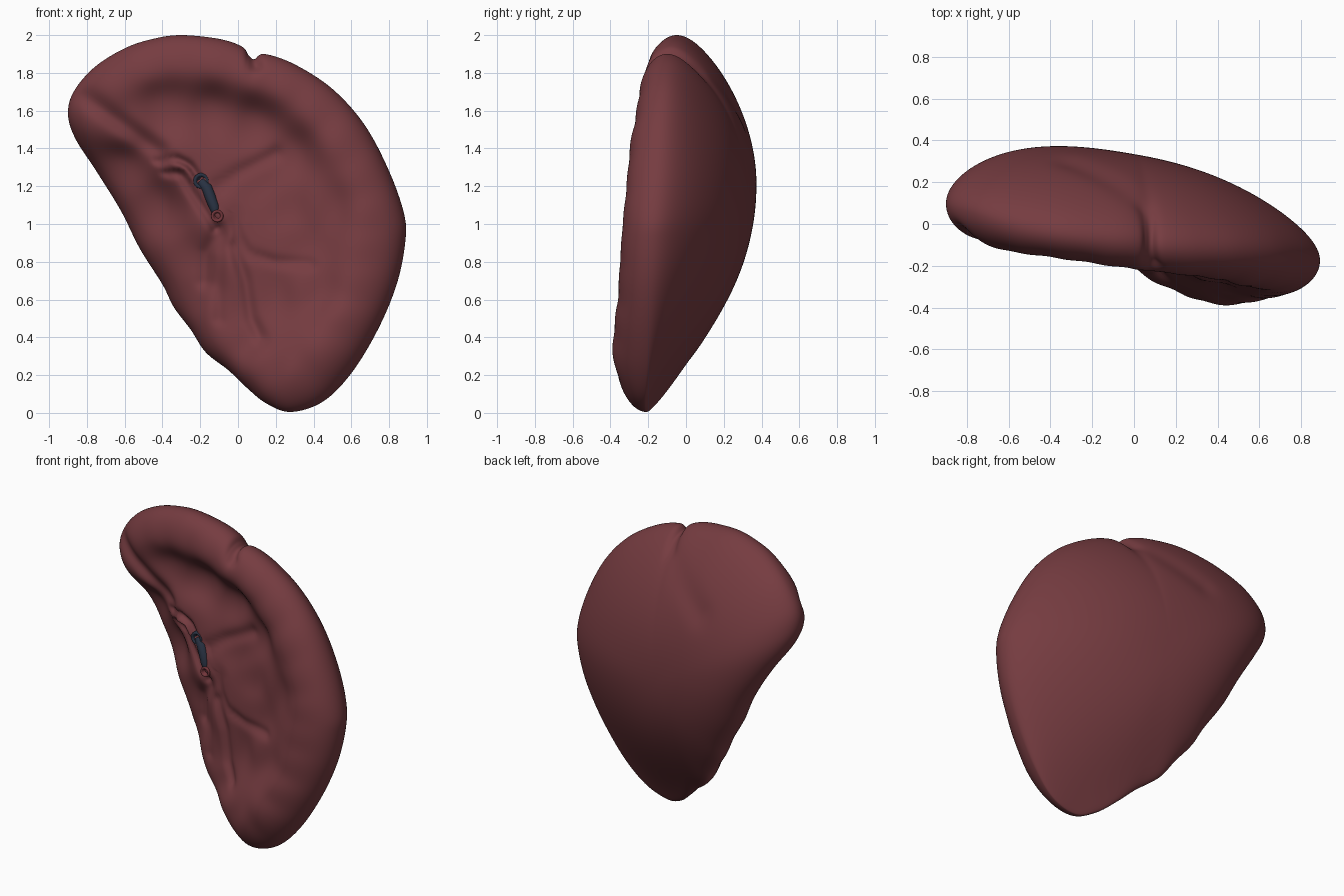
import bpy, bmesh, math
from mathutils import Vector

if "Cube" in bpy.data.objects:
    bpy.data.objects.remove(bpy.data.objects["Cube"])

# Rim of the organ: x, y, z seen from the front, clockwise from the top
RIM = [(-.30, -.05, 2.0), (-.1, -.07, 1.98), (.02, -.08, 1.94), (.055, -.085, 1.895), (.085, -.09, 1.872),
       (.14, -.1, 1.90), (.3, -.11, 1.845), (.5, -.12, 1.715), (.67, -.135, 1.525), (.8, -.15, 1.28),
       (.88, -.17, 1.05), (.885, -.18, .9), (.84, -.19, .68), (.74, -.2, .44), (.6, -.21, .21),
       (.45, -.22, .06), (.28, -.21, .005), (.15, -.16, .05), (.05, -.1, .13), (-.05, -.04, .225),
       (-.17, .03, .32), (-.25, .08, .44), (-.34, .12, .56), (-.40, .15, .68), (-.52, .18, .87),
       (-.62, .2, 1.07), (-.75, .19, 1.28), (-.86, .14, 1.45), (-.9, .1, 1.58), (-.87, .08, 1.70),
       (-.76, .05, 1.83), (-.6, .0, 1.93), (-.45, -.03, 1.98)]

# Crest just inside the rim, then hollows and ridges of the front face: x, z, y
FACE = [(-.78, 1.64, -.12), (-.7, 1.76, -.17), (-.5, 1.84, -.18), (-.3, 1.87, -.2), (-.1, 1.85, -.23),
        (.08, 1.79, -.26), (.25, 1.73, -.275), (.42, 1.6, -.29), (.56, 1.43, -.32), (.67, 1.24, -.335),
        (.71, 1.05, -.35), (.7, .87, -.36), (.66, .68, -.375), (.57, .48, -.4), (.47, .3, -.42),
        (.3, .2, -.39), (.15, .25, -.31), (.02, .38, -.2),
        (-.4, 1.62, -.07), (-.15, 1.6, -.06), (.08, 1.54, -.08), (.25, 1.38, -.13), (.25, 1.1, -.18),
        (.45, 1.1, -.25), (-.58, 1.52, -.12), (-.3, 1.36, -.16), (-.18, 1.2, -.16), (-.08, 1.03, -.19),
        (0, .8, -.2), (.16, .65, -.2), (.38, .66, -.28), (-.45, 1.1, .01), (-.28, .8, -.08),
        (-.28, .62, -.08), (-.08, .52, -.17), (-.62, 1.3, .04), (.1, 1.25, -.14), (.3, .9, -.22)]

# Folds: path of (x, z), width, depth (negative depth is a ridge)
FRONT_FOLDS = [
    ([(-.82, 1.68), (-.6, 1.52), (-.42, 1.39)], .05, .04),
    ([(-.42, 1.33), (-.32, 1.345), (-.25, 1.31), (-.21, 1.24)], .022, .03),
    ([(-.38, 1.27), (-.3, 1.27), (-.25, 1.18), (-.17, 1.06), (-.12, .98)], .025, .028),
    ([(-.34, 1.31), (-.28, 1.3), (-.24, 1.24)], .02, -.02),
    ([(-.1, 1.2), (0, 1.27), (.2, 1.37)], .04, .02),
    ([(-.02, 1.06), (.0, .94), (.06, .84), (.2, .8), (.38, .79)], .03, .016),
    ([(-.02, .88), (.04, .7), (.07, .5), (.12, .4)], .035, .025),
    ([(-.1, .97), (-.16, .85), (-.17, .7)], .045, .03),
    ([(-.08, .93), (-.1, .7), (-.1, .5)], .035, .016),
    ([(.085, 1.9), (.1, 1.84)], .03, .04)]
BACK_FOLDS = [([(.085, 1.9), (.03, 1.82), (-.1, 1.72), (-.3, 1.58)], .08, .018),
              ([(.085, 1.9), (.05, 1.82)], .04, .03)]
CX, CZ = 0, 1.05


def spline(points, steps):
    """Closed Catmull-Rom curve."""
    pts, out = [Vector(p) for p in points], []
    n = len(pts)
    for i in range(n):
        a, b, c, d = (pts[(i + k) % n] for k in (-1, 0, 1, 2))
        for s in range(steps):
            t = s / steps
            out.append(.5 * (2 * b + (c - a) * t + (2 * a - 5 * b + 4 * c - d) * t * t
                             + (3 * b - a - 3 * c + d) * t ** 3))
    return out


def fold_offset(x, z, folds):
    total = 0
    for path, width, depth in folds:
        best = 1e9
        for (ax, az), (bx, bz) in zip(path, path[1:]):
            dx, dz = bx - ax, bz - az
            k = max(0, min(1, ((x - ax) * dx + (z - az) * dz) / (dx * dx + dz * dz)))
            best = min(best, (x - ax - k * dx) ** 2 + (z - az - k * dz) ** 2)
        if best < 9 * width * width:
            total += depth * math.exp(-best / (width * width))
    return total


def front_y(x, z):
    top = bottom = 0
    for px, pz, py in FACE:
        w = 1 / ((x - px) ** 2 + (z - pz) ** 2 + .016) ** 2
        top += w * py
        bottom += w
    return top / bottom + fold_offset(x, z, FRONT_FOLDS)


def back_y(x, z):
    drop = .33 if z < 1.13 else .18
    return .335 - .17 * x - .05 * x * x - drop * (1.13 - z) ** 2 - fold_offset(x, z, BACK_FOLDS)


def material(name, color):
    m = bpy.data.materials.new(name)
    m.diffuse_color = (*color, 1)
    m.use_nodes = True
    m.node_tree.nodes["Principled BSDF"].inputs["Base Color"].default_value = m.diffuse_color
    return m


def finish(name, bm, mat):
    bmesh.ops.recalc_face_normals(bm, faces=bm.faces)
    me = bpy.data.meshes.new(name)
    bm.to_mesh(me)
    bm.free()
    me.materials.append(mat)
    for p in me.polygons:
        p.use_smooth = True
    ob = bpy.data.objects.new(name, me)
    bpy.context.collection.objects.link(ob)
    return ob


flesh = material("dark red flesh", (.18, .045, .052))
vein_blue = material("vein blue", (.022, .032, .055))
artery_red = material("artery red", (.17, .036, .043))

# Body: rings shrinking from the rim to the middle, on the front and on the back.
# Inner rings follow a softened rim, so the notch stays at the edge.
bm = bmesh.new()
rim = spline(RIM, 8)
n, S = len(rim), 16
soft = [sum((rim[(i + k) % n] * (S + 1 - abs(k)) for k in range(-S, S + 1)), Vector()) / (S + 1) ** 2
        for i in range(n)]
edge = [bm.verts.new(p) for p in rim]
RINGS = 64
for surface, is_front in ((front_y, True), (back_y, False)):
    last = edge
    for r in range(1, RINGS):
        t = math.cos(r / RINGS * math.pi / 2) ** .8
        ring = []
        for p, q in zip(rim, soft):
            o = q.lerp(p, t ** 8)
            # blunt rim in front, thinner along the left margin
            power = 9 - 25 * max(0, min(.2, q.y)) if is_front else 2.5
            g = math.sqrt(1 - t ** power)
            x, z = CX + (o.x - CX) * t, CZ + (o.z - CZ) * t
            ring.append(bm.verts.new((x, o.y + (surface(x, z) - o.y) * g, z)))
        for i in range(n):
            j = (i + 1) % n
            bm.faces.new((last[i], last[j], ring[j], ring[i]))
        last = ring
    tip = bm.verts.new((CX, surface(CX, CZ), CZ))
    for i in range(n):
        bm.faces.new((last[i], last[(i + 1) % n], tip))
finish("spleen_body", bm, flesh)


# Vessels at the middle of the front face
def tube(name, path, mat):
    """Round tube through (x, y, z, radius) points."""
    cu = bpy.data.curves.new(name, 'CURVE')
    cu.dimensions = '3D'
    cu.bevel_depth = 1
    cu.bevel_resolution = 4
    cu.use_fill_caps = True
    sp = cu.splines.new('POLY')
    sp.points.add(len(path) - 1)
    for q, (x, y, z, rad) in zip(sp.points, path):
        q.co, q.radius = (x, y, z, 1), rad
    sp.use_smooth = True
    cu.materials.append(mat)
    ob = bpy.data.objects.new(name, cu)
    bpy.context.collection.objects.link(ob)


def stump(name, x, z, radius, mat):
    """Short cut vessel end: lathe profile with a hollow mouth facing the front."""
    y = front_y(x, z)
    profile = [(1, .04), (1, -.008), (.9, -.016), (.7, -.016), (.55, -.01), (.45, .004), (.25, .006)]
    bm = bmesh.new()
    last = None
    for rad, dy in profile:
        ring = [bm.verts.new((x + radius * rad * math.cos(a * math.tau / 24), y + dy,
                              z + radius * rad * math.sin(a * math.tau / 24))) for a in range(24)]
        if last:
            for i in range(24):
                j = (i + 1) % 24
                bm.faces.new((last[i], last[j], ring[j], ring[i]))
        last = ring
    bm.faces.new(last)
    finish(name, bm, mat)


vein = [(-.195, 1.225, .026), (-.165, 1.19, .03), (-.145, 1.14, .03), (-.125, 1.09, .028), (-.118, 1.06, .02)]
tube("vein", [(x, front_y(x, z) + .012, z, r) for x, z, r in vein], vein_blue)
stump("vein_end", -.195, 1.228, .042, vein_blue)
stump("artery_end", -.11, 1.042, .033, artery_red)
